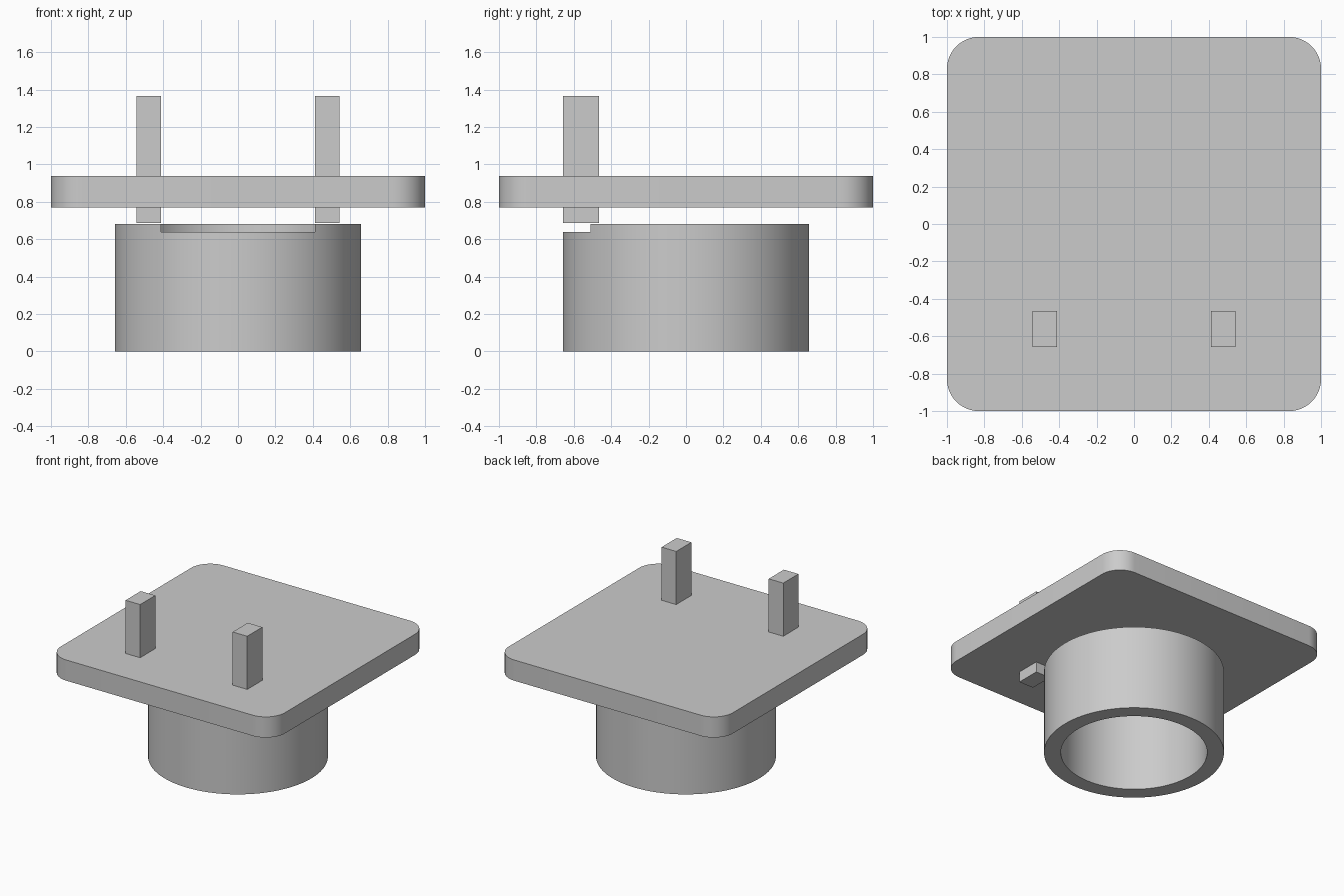
import bpy, bmesh
from math import sin, cos, pi, radians

if "Cube" in bpy.data.objects:
    bpy.data.objects.remove(bpy.data.objects["Cube"])


def extrude_outline(name, outline, z0, z1):
    """Solid made by extruding a closed 2D outline from z0 to z1."""
    bm = bmesh.new()
    face = bm.faces.new([bm.verts.new((x, y, z0)) for x, y in outline])
    top = bmesh.ops.extrude_face_region(bm, geom=[face])["geom"]
    verts = [v for v in top if isinstance(v, bmesh.types.BMVert)]
    bmesh.ops.translate(bm, verts=verts, vec=(0, 0, z1 - z0))
    return finish(name, bm)


def finish(name, bm):
    bmesh.ops.recalc_face_normals(bm, faces=bm.faces)
    mesh = bpy.data.meshes.new(name)
    bm.to_mesh(mesh)
    bm.free()
    obj = bpy.data.objects.new(name, mesh)
    bpy.context.collection.objects.link(obj)
    return obj


def shade(obj):
    bpy.ops.object.select_all(action="DESELECT")
    obj.select_set(True)
    bpy.context.view_layer.objects.active = obj
    bpy.ops.object.shade_smooth_by_angle(angle=radians(30))


def box_outline(x0, x1, y0, y1):
    return [(x0, y0), (x1, y0), (x1, y1), (x0, y1)]


# Hollow round base, open at both ends
SEGMENTS = 96
profile = [(0.535, 0), (0.658, 0), (0.658, 0.682), (0.535, 0.682)]
bm = bmesh.new()
rings = [[bm.verts.new((r * cos(2 * pi * i / SEGMENTS), r * sin(2 * pi * i / SEGMENTS), z))
          for r, z in profile] for i in range(SEGMENTS)]
for i in range(SEGMENTS):
    a, b = rings[i], rings[(i + 1) % SEGMENTS]
    for j in range(4):
        k = (j + 1) % 4
        bm.faces.new((a[j], b[j], b[k], a[k]))
tube = finish("round_base", bm)

# Shallow notch in the front rim
cutter = extrude_outline("notch_cutter", box_outline(-0.413, 0.413, -0.9, 0), 0.638, 0.9)
cutter.hide_render = True
notch = tube.modifiers.new("notch", "BOOLEAN")
notch.operation = "DIFFERENCE"
notch.solver = "EXACT"
notch.object = cutter
bpy.context.view_layer.objects.active = tube
bpy.ops.object.modifier_apply(modifier=notch.name)
bpy.data.objects.remove(cutter)
shade(tube)

# Square plate with rounded corners
R, STEPS = 0.17, 12
outline = []
for n, (sx, sy) in enumerate([(1, 1), (-1, 1), (-1, -1), (1, -1)]):
    for s in range(STEPS + 1):
        t = (n + s / STEPS) * pi / 2
        outline.append((sx * (1 - R) + R * cos(t), sy * (1 - R) + R * sin(t)))
plate = extrude_outline("top_plate", outline, 0.77, 0.937)
shade(plate)

# Two upright pegs through the plate
for side, x in (("left", -0.478), ("right", 0.478)):
    extrude_outline(side + "_peg", box_outline(x - 0.065, x + 0.065, -0.658, -0.465), 0.686, 1.366)
